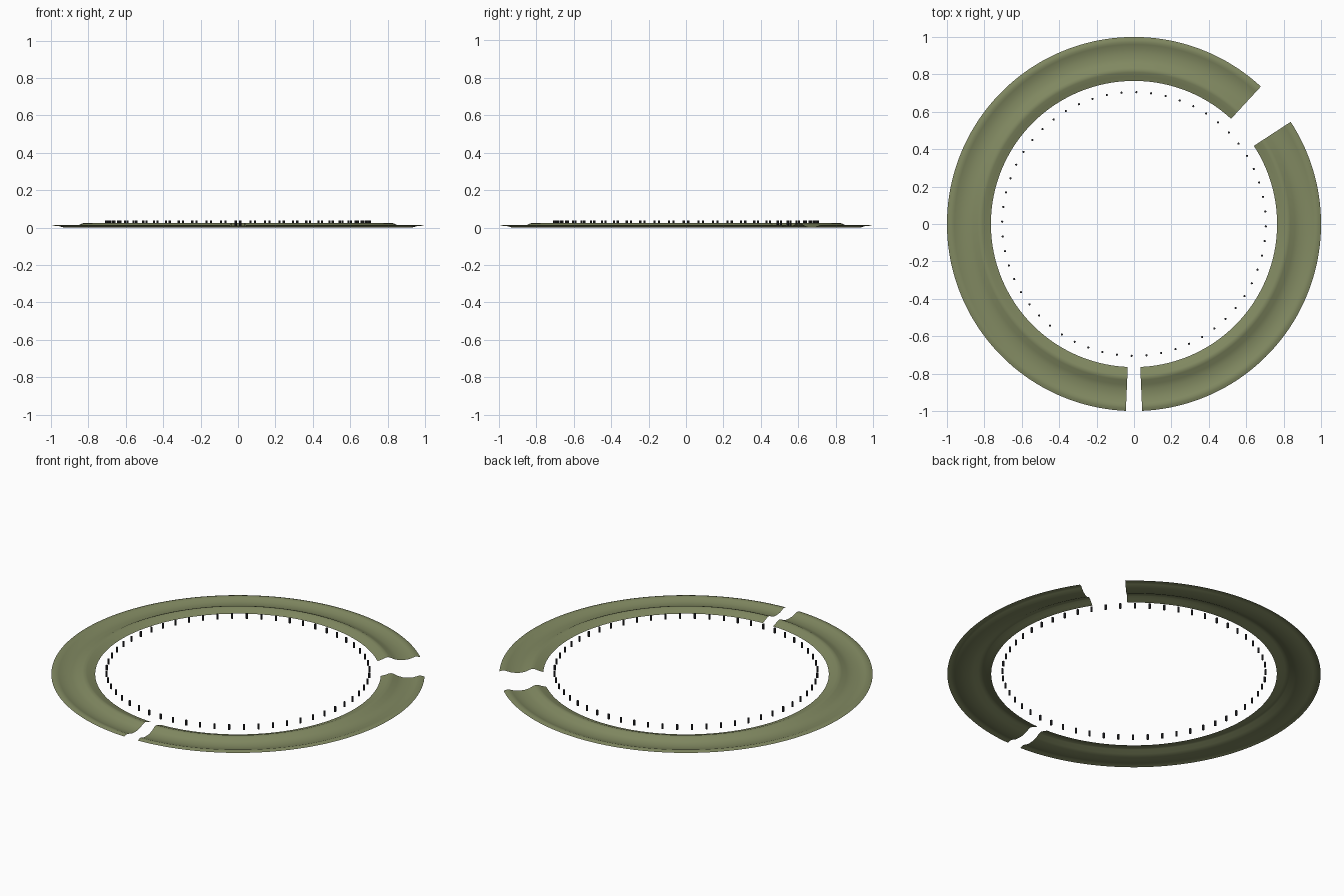
import bpy, bmesh, math

if "Cube" in bpy.data.objects:
    bpy.data.objects.remove(bpy.data.objects["Cube"])

def material(name, rgb):
    m = bpy.data.materials.new(name)
    m.diffuse_color = (*rgb, 1)
    m.use_nodes = True
    m.node_tree.nodes["Principled BSDF"].inputs["Base Color"].default_value = m.diffuse_color
    return m

grass = material("grass", (0.22, 0.25, 0.12))
dark = material("dark_post", (0.025, 0.025, 0.03))

# Radial section from inner foot, over the main bank, through the ditch to the outer lip
PROFILE = [(0.765, 0.007), (0.79, 0.015), (0.81, 0.023), (0.822, 0.025), (0.835, 0.021),
           (0.86, 0.008), (0.885, 0.001), (0.91, 0.0), (0.935, 0.001), (0.96, 0.009),
           (0.972, 0.013), (0.985, 0.012), (1.0, 0.007)]

def earthwork(name, a0, a1):
    bm = bmesh.new()
    n = round((a1 - a0) / 1.5)
    rows = []
    for i in range(n + 1):
        a = math.radians(a0 + (a1 - a0) * i / n)
        rows.append([bm.verts.new((r * math.cos(a), r * math.sin(a), z)) for r, z in PROFILE])
    for p, q in zip(rows, rows[1:]):
        for j in range(len(PROFILE) - 1):
            f = bm.faces.new((p[j], p[j + 1], q[j + 1], q[j]))
            f.smooth = True
    me = bpy.data.meshes.new(name)
    bm.to_mesh(me)
    bm.free()
    me.materials.append(grass)
    bpy.context.collection.objects.link(bpy.data.objects.new(name, me))

# Two arcs of bank and ditch, leaving a wide and a narrow entrance
earthwork("long_bank_and_ditch", 47.3, 267.5)
earthwork("short_bank_and_ditch", -87.5, 33.1)

# Ring of 56 small posts inside the bank
post = bpy.data.meshes.new("post")
bm = bmesh.new()
bmesh.ops.create_cone(bm, cap_ends=True, segments=8, radius1=0.006, radius2=0.006, depth=0.03)
bm.to_mesh(post)
bm.free()
post.materials.append(dark)
for i in range(56):
    a = math.radians(-1 + i * 360 / 56)
    o = bpy.data.objects.new(f"post_{i + 1}", post)
    o.location = (0.705 * math.cos(a), 0.705 * math.sin(a), 0.022)
    o.rotation_euler.z = a
    bpy.context.collection.objects.link(o)
